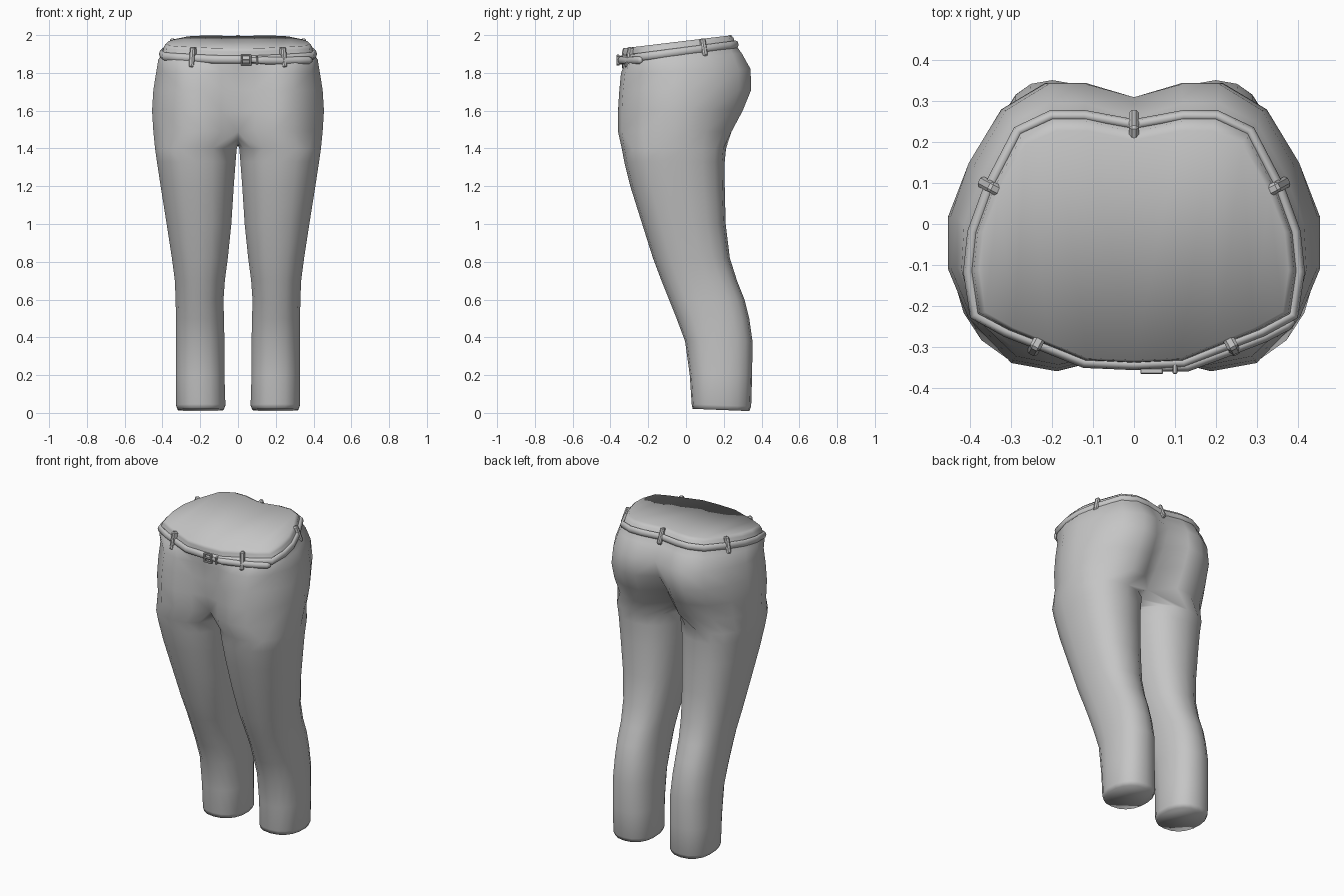
import bpy, bmesh, math
from mathutils import Vector, Matrix

if "Cube" in bpy.data.objects:
    bpy.data.objects.remove(bpy.data.objects["Cube"])

grey = bpy.data.materials.new("plain_grey")
grey.diffuse_color = (0.56, 0.56, 0.56, 1)
grey.use_nodes = True
grey.node_tree.nodes["Principled BSDF"].inputs["Base Color"].default_value = grey.diffuse_color


def finish(bm, name):
    bmesh.ops.remove_doubles(bm, verts=bm.verts, dist=0.0005)
    bmesh.ops.recalc_face_normals(bm, faces=bm.faces)
    for f in bm.faces:
        f.smooth = True
    me = bpy.data.meshes.new(name)
    bm.to_mesh(me)
    bm.free()
    me.materials.append(grey)
    ob = bpy.data.objects.new(name, me)
    bpy.context.collection.objects.link(ob)
    return ob


# Half outlines (front centre -> side -> back centre) of the hips and the waist
HIP = [(0, -.32), (.09, -.335), (.19, -.36), (.30, -.34), (.405, -.23), (.455, -.11),
       (.455, .02), (.41, .15), (.33, .28), (.22, .345), (.12, .345), (0, .31)]
WAIST = [(0, -.34), (.12, -.335), (.22, -.295), (.31, -.26), (.385, -.22), (.40, -.115),
         (.39, -.02), (.35, .09), (.28, .225), (.20, .262), (.12, .262), (0, .24)]
N = 12          # points in the outer half outline
INNER = 6       # extra points around the inside of each leg

# Leg rings: z, inner x, outer x, front y, back y
LEGS = [(.015, .075, .32, .035, .335), (.04, .065, .33, .03, .345), (.20, .07, .33, .02, .35),
        (.38, .07, .33, -.005, .352), (.50, .073, .33, -.05, .335), (.60, .075, .332, -.09, .31),
        (.70, .068, .336, -.13, .27), (.82, .052, .352, -.175, .232), (1.0, .033, .38, -.232, .21),
        (1.2, .02, .412, -.295, .205), (1.33, .01, .432, -.327, .205), (1.4, .004, .442, -.34, .212)]

# Torso rings: z, tilt, x scale, front scale, back scale, blend to waist, front and back centre y
TORSO = [(1.49, 0, .985, 1, .70, 0, -.28, .12), (1.60, 0, 1, 1, .87, 0, -.315, .20),
         (1.71, 0, .985, .98, 1, 0, -.33, .27), (1.81, .03, .96, .97, 1.01, .08, -.335, .31),
         (1.88, .08, 1, 1, 1, .6, -.34, .26), (1.915, .13, 1, 1, 1, 1, -.34, .24),
         (1.955, .125, .98, .99, .96, 1, -.338, .225), (1.97, .12, .945, .98, .87, 1, -.333, .205)]


def spow(v, p):
    return math.copysign(abs(v) ** p, v)


def leg_ring(z, xi, xo, yf, yb):
    pts = []
    for i in range(N + INNER):
        a = math.radians(-110 + 20 * i)
        x = (xi + xo) / 2 + (xo - xi) / 2 * spow(math.cos(a), .85)
        y = (yf + yb) / 2 + (yb - yf) / 2 * spow(math.sin(a), .85)
        pts.append((x, y, z - (.04 * (y - .2) if z < .1 else 0)))
    return pts


def torso_ring(z, tilt, sx, sf, sb, t, cf, cb):
    pts = []
    for i in range(N):
        x = (HIP[i][0] * (1 - t) + WAIST[i][0] * t) * sx
        y = HIP[i][1] * (1 - t) + WAIST[i][1] * t
        y *= sf if y < 0 else sb
        y = cf if i == 0 else cb if i == N - 1 else y
        pts.append((x, y, z + tilt * y))
    return pts


# Trousers: both legs, joined at a seam on the centre line, and the closed waist
bm = bmesh.new()
for side in (1, -1):
    rings = [leg_ring(*r) for r in LEGS]
    crotch = torso_ring(*TORSO[0])
    for k in range(1, INNER + 1):
        u = k / (INNER + 1)
        crotch.append((0, .12 - .40 * u, 1.415 + .075 * (2 * u - 1) ** 2))
    rings.append(crotch)
    rings += [torso_ring(*r) for r in TORSO[1:]]
    vr = [[bm.verts.new((side * x, y, z)) for x, y, z in r] for r in rings]
    for lo, hi in zip(vr, vr[1:]):
        closed = len(hi) > N
        n = len(hi) if closed else N - 1
        for i in range(n):
            j = (i + 1) % len(hi)
            bm.faces.new((lo[i], lo[j], hi[j], hi[i]))
    bm.faces.new(vr[0])
    top = vr[-1]
    for i in range(N // 2 - 1):
        bm.faces.new((top[i], top[i + 1], top[N - 2 - i], top[N - 1 - i]))
finish(bm, "trousers")


def sweep(name, path, half_w, half_h, closed, taper=False):
    """Rounded strap along a nearly level path."""
    bm = bmesh.new()
    path = [Vector(p) for p in path]
    m, rings = len(path), []
    for i, p in enumerate(path):
        a = path[(i - 1) % m] if closed or i else p
        b = path[(i + 1) % m] if closed or i < m - 1 else p
        out = (b - a).cross(Vector((0, 0, 1))).normalized()
        s = .6 if taper and i in (0, m - 1) else 1
        rings.append([bm.verts.new(p + out * half_w * s * math.cos(k * math.pi / 4)
                                   + Vector((0, 0, half_h * s * math.sin(k * math.pi / 4))))
                      for k in range(8)])
    for i in range(m if closed else m - 1):
        r, q = rings[i], rings[(i + 1) % m]
        for k in range(8):
            bm.faces.new((r[k], r[(k + 1) % 8], q[(k + 1) % 8], q[k]))
    if not closed:
        bm.faces.new(rings[0])
        bm.faces.new(rings[-1])
    return finish(bm, name)


# Belt around the waist, with its loose end on the front
def belt_z(y):
    return 1.915 + .13 * y


half = [(x * 1.01, y * 1.01, belt_z(y)) for x, y in WAIST]
sweep("belt", half + [(-x, y, z) for x, y, z in half[-2:0:-1]], .014, .022, True)
sweep("belt_end", [(.07, -.352, 1.868), (.13, -.347, 1.866), (.23, -.31, 1.864),
                   (.32, -.275, 1.866), (.375, -.246, 1.867), (.39, -.235, 1.868)],
      .014, .020, False, True)


def block(bm, size, mat, bevel):
    geo = bmesh.ops.create_cube(bm, size=1, matrix=mat @ Matrix.Diagonal((*size, 1)))
    edges = list({e for v in geo["verts"] for e in v.link_edges})
    bmesh.ops.bevel(bm, geom=edges, offset=bevel, segments=1, affect='EDGES')


def block_part(name, blocks, bevel):
    bm = bmesh.new()
    for size, mat in blocks:
        block(bm, size, mat, bevel)
    ob = finish(bm, name)
    for p in ob.data.polygons:
        p.use_smooth = False


# Belt loops leaning in towards the top: x, y, outward angle, lean, height
LOOPS = [("front_loop", .24, -.298, -62, .15, .11), ("side_loop", .352, .092, 28, .32, .10)]
for name, x, y, ang, lean, h in LOOPS:
    for s, word in ((1, "right"), (-1, "left")):
        a = math.radians(ang if s > 0 else 180 - ang)
        m = (Matrix.Translation((s * x, y, belt_z(y) + .005)) @ Matrix.Rotation(a, 4, 'Z')
             @ Matrix.Rotation(-lean, 4, 'Y'))
        block_part(word + "_" + name, [((.036, .028, h), m)], .007)
m = (Matrix.Translation((0, .243, belt_z(.243) + .005)) @ Matrix.Rotation(math.pi / 2, 4, 'Z')
     @ Matrix.Rotation(-.45, 4, 'Y'))
block_part("back_loop", [((.038, .024, .10), m)], .007)

# Buckle frame with its prong, and a keeper beside it
T = Matrix.Translation
block_part("buckle", [((.009, .014, .058), T((.020, -.360, 1.868))),
                      ((.009, .014, .058), T((.066, -.360, 1.868))),
                      ((.055, .014, .009), T((.043, -.360, 1.893))),
                      ((.055, .014, .009), T((.043, -.360, 1.843))),
                      ((.040, .010, .007), T((.043, -.362, 1.868)))], .002)
block_part("belt_keeper", [((.012, .034, .046), T((.10, -.350, 1.867)))], .003)
